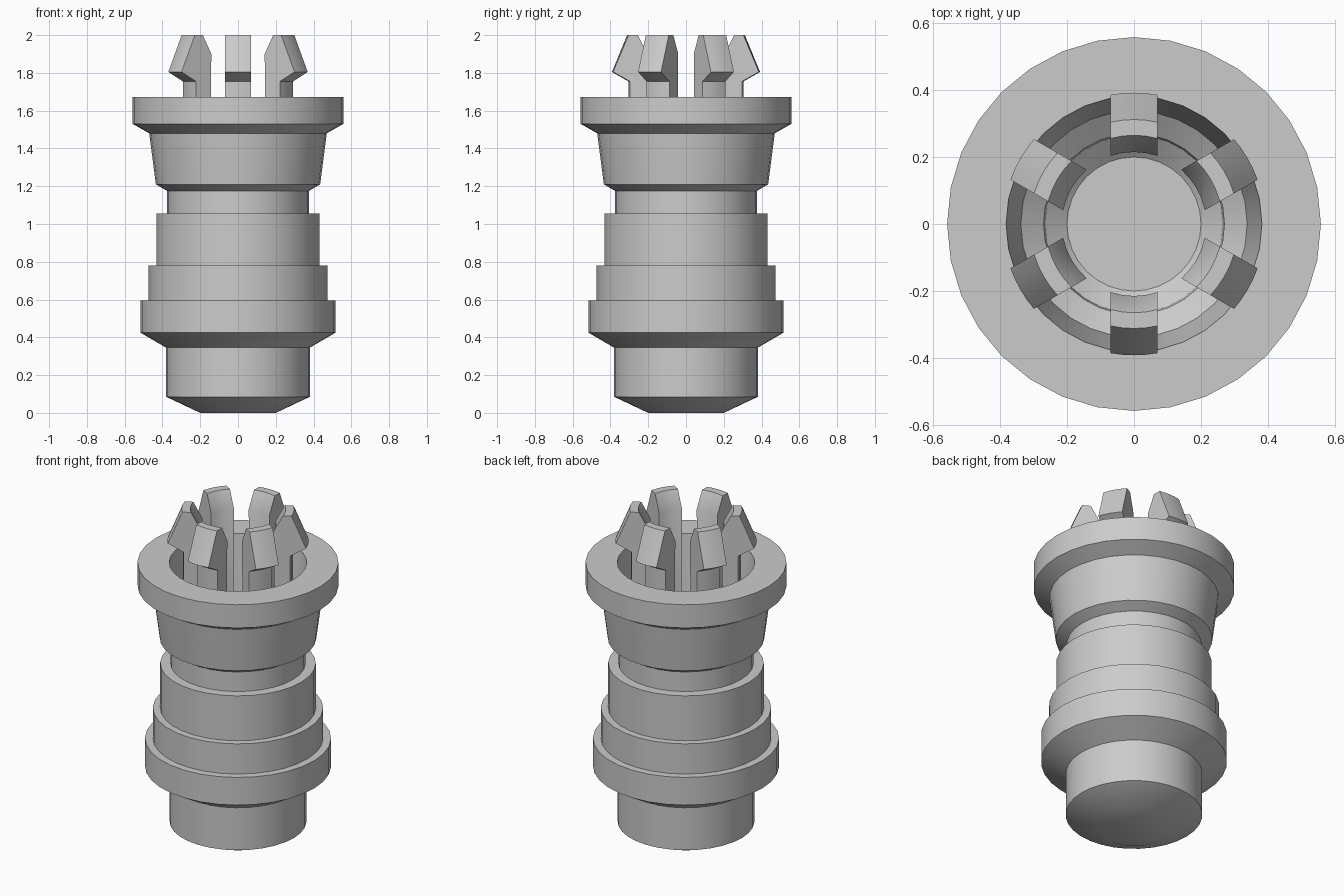
import bpy, bmesh, math

cube = bpy.data.objects.get("Cube")
if cube:
    bpy.data.objects.remove(cube, do_unlink=True)

grey = bpy.data.materials.new("plain grey")
grey.use_nodes = True
grey.diffuse_color = (0.6, 0.6, 0.6, 1)
grey.node_tree.nodes["Principled BSDF"].inputs["Base Color"].default_value = (0.6, 0.6, 0.6, 1)


def finish(bm, name):
    bmesh.ops.recalc_face_normals(bm, faces=bm.faces)
    mesh = bpy.data.meshes.new(name)
    bm.to_mesh(mesh)
    bm.free()
    mesh.materials.append(grey)
    ob = bpy.data.objects.new(name, mesh)
    bpy.context.collection.objects.link(ob)
    bpy.ops.object.select_all(action='DESELECT')
    ob.select_set(True)
    bpy.context.view_layer.objects.active = ob
    bpy.ops.object.shade_smooth_by_angle(angle=math.radians(28))
    return ob


def lathe(name, profile, steps=32):
    bm = bmesh.new()
    verts = [bm.verts.new((r, 0, z)) for r, z in profile]
    edges = [bm.edges.new(pair) for pair in zip(verts, verts[1:])]
    bmesh.ops.spin(bm, geom=verts + edges, cent=(0, 0, 0), axis=(0, 0, 1),
                   angle=math.tau, steps=steps, use_duplicate=False)
    bmesh.ops.remove_doubles(bm, verts=bm.verts, dist=1e-4)
    return finish(bm, name)


def prong(name, profile, half_width, angle):
    """Slice of a revolved profile, cut to a constant width."""
    bm = bmesh.new()
    rows = []
    for i in range(-2, 3):
        x = half_width * i / 2
        rows.append([bm.verts.new((x, math.sqrt(r * r - x * x), z)) for r, z in profile])
    n = len(profile)
    for a, b in zip(rows, rows[1:]):
        for j in range(n):
            k = (j + 1) % n
            bm.faces.new((a[j], a[k], b[k], b[j]))
    bm.faces.new(rows[0])
    bm.faces.new(rows[-1])
    ob = finish(bm, name)
    ob.rotation_euler.z = angle
    return ob


# Stepped hollow body: outside from the base up, then inside back down
outside = [(0, 0), (.2, 0), (.38, .085), (.38, .345), (.517, .425), (.517, .595),
           (.473, .595), (.473, .78), (.432, .78), (.432, 1.055), (.375, 1.055),
           (.375, 1.175), (.435, 1.21), (.47, 1.48), (.558, 1.53), (.558, 1.672)]
inside = [(.382, 1.672), (.338, 1.29), (.27, 1.24), (.265, .15), (.2, .1), (0, .1)]
lathe("stepped_body", outside + inside)

# Ring of six snap prongs
clip = [(.225, 1.2), (.305, 1.2), (.305, 1.755), (.392, 1.805), (.312, 2.0),
        (.265, 2.0), (.215, 1.9)]
for i in range(6):
    prong(f"snap_prong_{i + 1}", clip, .07, i * math.tau / 6)
